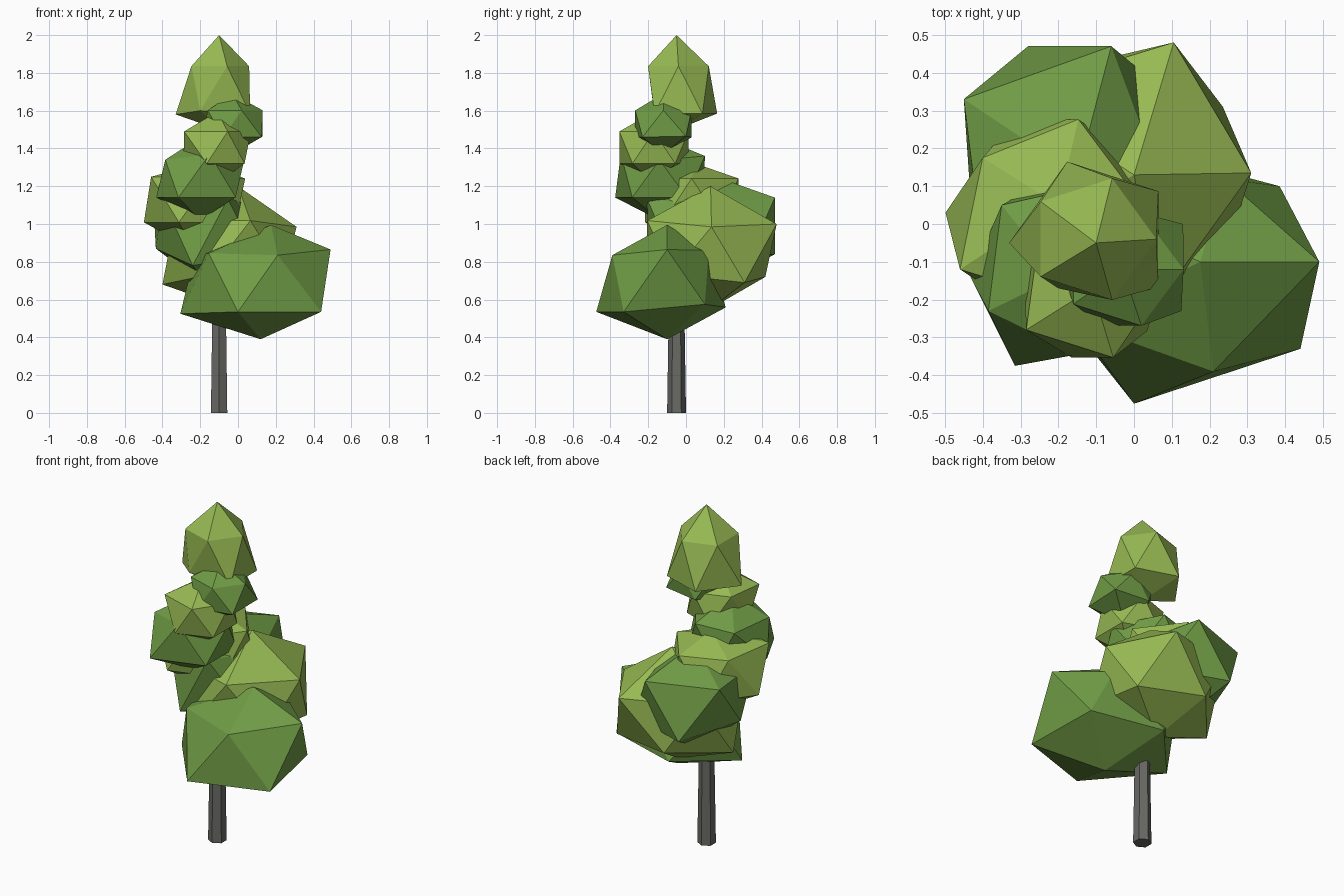
import bpy
import bmesh
from mathutils import Vector

default_cube = bpy.data.objects.get("Cube")
if default_cube:
    bpy.data.objects.remove(default_cube, do_unlink=True)


def make_material(name, color):
    material = bpy.data.materials.new(name)
    material.use_nodes = True
    rgba = (*color, 1.0)
    material.diffuse_color = rgba
    material.node_tree.nodes["Principled BSDF"].inputs["Base Color"].default_value = rgba
    return material


light_green = make_material("light_green", (0.31, 0.49, 0.087))
dark_green = make_material("dark_green", (0.16, 0.33, 0.06))
bark_grey = make_material("bark_grey", (0.14, 0.14, 0.13))


def add_object(name, bm, material, location):
    mesh = bpy.data.meshes.new(name)
    bm.to_mesh(mesh)
    bm.free()
    mesh.materials.append(material)
    obj = bpy.data.objects.new(name, mesh)
    obj.location = location
    bpy.context.collection.objects.link(obj)
    return obj


def add_foliage(name, material, center, radii, corners, taper=0.0):
    """Low-poly leaf clump; taper narrows its top, corners pull the nearest vertex."""
    bm = bmesh.new()
    bmesh.ops.create_icosphere(bm, subdivisions=1, radius=1.0)
    for vert in bm.verts:
        width = 1.0 - taper * vert.co.z
        vert.co.x *= radii[0] * width
        vert.co.y *= radii[1] * width
        vert.co.z *= radii[2]
    for corner in corners:
        target = Vector(corner) - Vector(center)
        nearest = min(bm.verts, key=lambda vert: (vert.co - target).length)
        nearest.co = target
    return add_object(name, bm, material, center)


# Trunk: slim tapered hexagonal post with a vertex facing front and back
TRUNK_HEIGHT = 1.6
bm = bmesh.new()
bmesh.ops.create_cone(bm, cap_ends=True, segments=6, radius1=0.05,
                      radius2=0.025, depth=TRUNK_HEIGHT)
add_object("trunk", bm, bark_grey, (-0.1, -0.05, TRUNK_HEIGHT / 2))

# Foliage: overlapping clumps spiralling up the trunk, alternating in colour
add_foliage("foliage_bottom", dark_green, (0.09, -0.13, 0.695), (0.445, 0.4, 0.305),
            [(0.175, -0.1, 0.995), (0.12, -0.1, 0.39), (0.49, -0.1, 0.865),
             (0.21, -0.39, 0.835), (-0.155, -0.26, 0.845), (0, -0.475, 0.535),
             (0.44, -0.33, 0.535), (-0.305, -0.09, 0.525), (0.385, 0.1, 0.575),
             (0.24, 0.12, 0.86)])
add_foliage("foliage_back_left", light_green, (-0.045, 0.135, 0.875), (0.4, 0.4, 0.32),
            [(0, 0.13, 1.2), (0.31, 0.135, 0.985), (0.105, 0.48, 1),
             (0.235, 0.31, 0.69), (-0.15, 0.42, 0.72), (-0.4, 0.13, 0.68)])
add_foliage("foliage_back_right", dark_green, (-0.15, 0.13, 0.985), (0.345, 0.395, 0.33),
            [(-0.15, 0.13, 1.26), (0.07, 0.12, 1.1), (-0.06, 0.47, 1.14),
             (-0.45, 0.33, 1.14), (-0.28, 0.47, 0.84), (-0.435, 0.11, 0.87),
             (-0.24, -0.2, 0.78)])
add_foliage("foliage_right", light_green, (-0.23, 0.03, 1.125), (0.3, 0.29, 0.26),
            [(-0.2, 0.05, 1.32), (-0.4, 0.175, 1.24), (-0.46, -0.12, 1.25)])
add_foliage("foliage_front_right", dark_green, (-0.2, -0.14, 1.24), (0.26, 0.275, 0.22),
            [(-0.13, 0.1, 1.36), (-0.385, -0.23, 1.34), (-0.35, 0.05, 1.34),
             (-0.315, -0.375, 1.14), (-0.15, -0.345, 1.37)])
add_foliage("foliage_front", light_green, (-0.11, -0.17, 1.405), (0.2, 0.215, 0.19),
            [(-0.285, -0.28, 1.49)])
add_foliage("foliage_neck", dark_green, (-0.03, -0.12, 1.53), (0.18, 0.175, 0.16),
            [(0.13, 0, 1.465), (0.125, -0.23, 1.46)])
add_foliage("foliage_crown", light_green, (-0.11, -0.04, 1.71), (0.215, 0.215, 0.28),
            [(-0.1, -0.05, 2), (-0.1, -0.05, 1.5), (-0.2, -0.17, 1.6),
             (-0.33, -0.05, 1.58)], taper=0.27)
